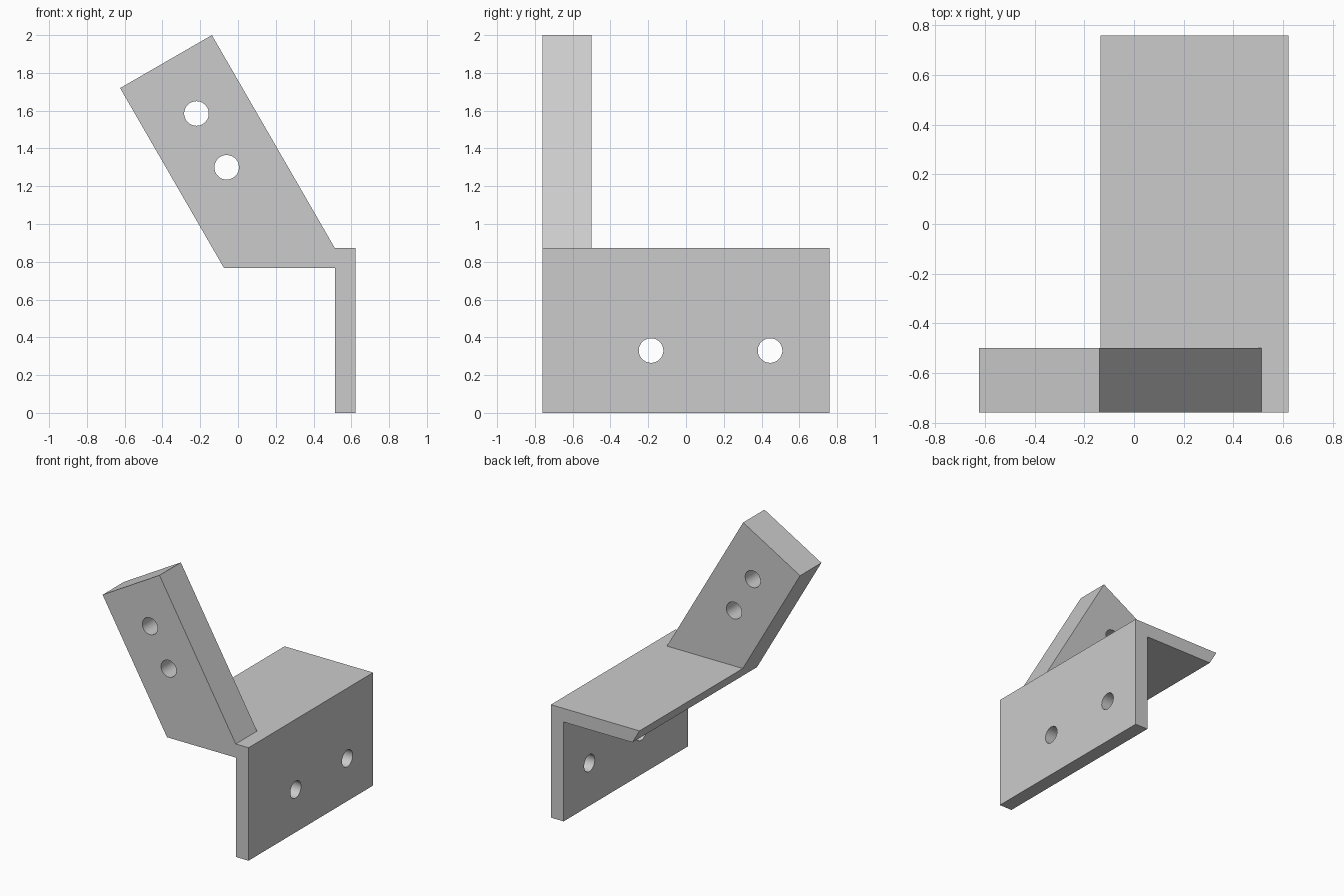
import bpy, bmesh
from math import sin, cos, radians, tan
from mathutils import Matrix

if "Cube" in bpy.data.objects:
    bpy.data.objects.remove(bpy.data.objects["Cube"])

HALF_Y = 0.76            # half length of the angle iron
X_OUT, X_IN = 0.622, 0.513
Z_TOP, Z_UNDER = 0.872, 0.767
LEAN = radians(30)       # arm lean from vertical
ARM_W, ARM_T = 0.561, 0.26


def new_object(name, bm):
    bmesh.ops.recalc_face_normals(bm, faces=bm.faces)
    mesh = bpy.data.meshes.new(name)
    bm.to_mesh(mesh)
    bm.free()
    obj = bpy.data.objects.new(name, mesh)
    bpy.context.collection.objects.link(obj)
    return obj


def extrude_profile(name, points, y0, y1):
    """Extrude an (x, z) outline along y."""
    bm = bmesh.new()
    face = bm.faces.new([bm.verts.new((x, y0, z)) for x, z in points])
    out = bmesh.ops.extrude_face_region(bm, geom=[face])
    verts = [v for v in out["geom"] if isinstance(v, bmesh.types.BMVert)]
    bmesh.ops.translate(bm, vec=(0, y1 - y0, 0), verts=verts)
    return new_object(name, bm)


def hole_cutter(center, axis, radius=0.065):
    bm = bmesh.new()
    bmesh.ops.create_cone(bm, cap_ends=True, segments=48, radius1=radius, radius2=radius, depth=0.5,
                          matrix=Matrix.Translation(center) @ Matrix.Rotation(radians(90), 4, axis))
    return new_object("hole_cutter", bm)


def boolean(target, tool, operation):
    mod = target.modifiers.new(operation.lower(), 'BOOLEAN')
    mod.operation, mod.solver, mod.object = operation, 'EXACT', tool
    bpy.context.view_layer.objects.active = target
    bpy.ops.object.modifier_apply(modifier=mod.name)
    bpy.data.objects.remove(tool, do_unlink=True)


# Arm outline: a leaning strip whose square end reaches z = 2
tr = (X_IN - (2 - Z_TOP) * tan(LEAN), 2.0)
tl = (tr[0] - ARM_W * cos(LEAN), tr[1] - ARM_W * sin(LEAN))
foot_x = tl[0] + (tl[1] - Z_TOP) * tan(LEAN)
tip_x = foot_x + (Z_TOP - Z_UNDER) * tan(LEAN)

# Angle iron: wall plate plus shelf with a bevelled tip
bracket = extrude_profile("angle_bracket", [
    (X_OUT, 0), (X_OUT, Z_TOP), (foot_x, Z_TOP), (tip_x, Z_UNDER),
    (X_IN, Z_UNDER), (X_IN, 0)], -HALF_Y, HALF_Y)

# Leaning arm at the front end, fused to the shelf
arm = extrude_profile("leaning_arm", [(X_IN, Z_TOP), tr, tl, (foot_x, Z_TOP)],
                      -HALF_Y, -HALF_Y + ARM_T)
boolean(bracket, arm, 'UNION')

# Bolt holes through the arm and the wall plate
for x, z in ((-0.22, 1.585), (-0.06, 1.3)):
    boolean(bracket, hole_cutter((x, -HALF_Y + ARM_T / 2, z), 'X'), 'DIFFERENCE')
for y in (-0.185, 0.445):
    boolean(bracket, hole_cutter((X_OUT - 0.05, y, 0.33), 'Y'), 'DIFFERENCE')

# Smooth hole walls, sharp plate edges
bracket.select_set(True)
bpy.context.view_layer.objects.active = bracket
bpy.ops.object.shade_smooth_by_angle(angle=radians(25))
